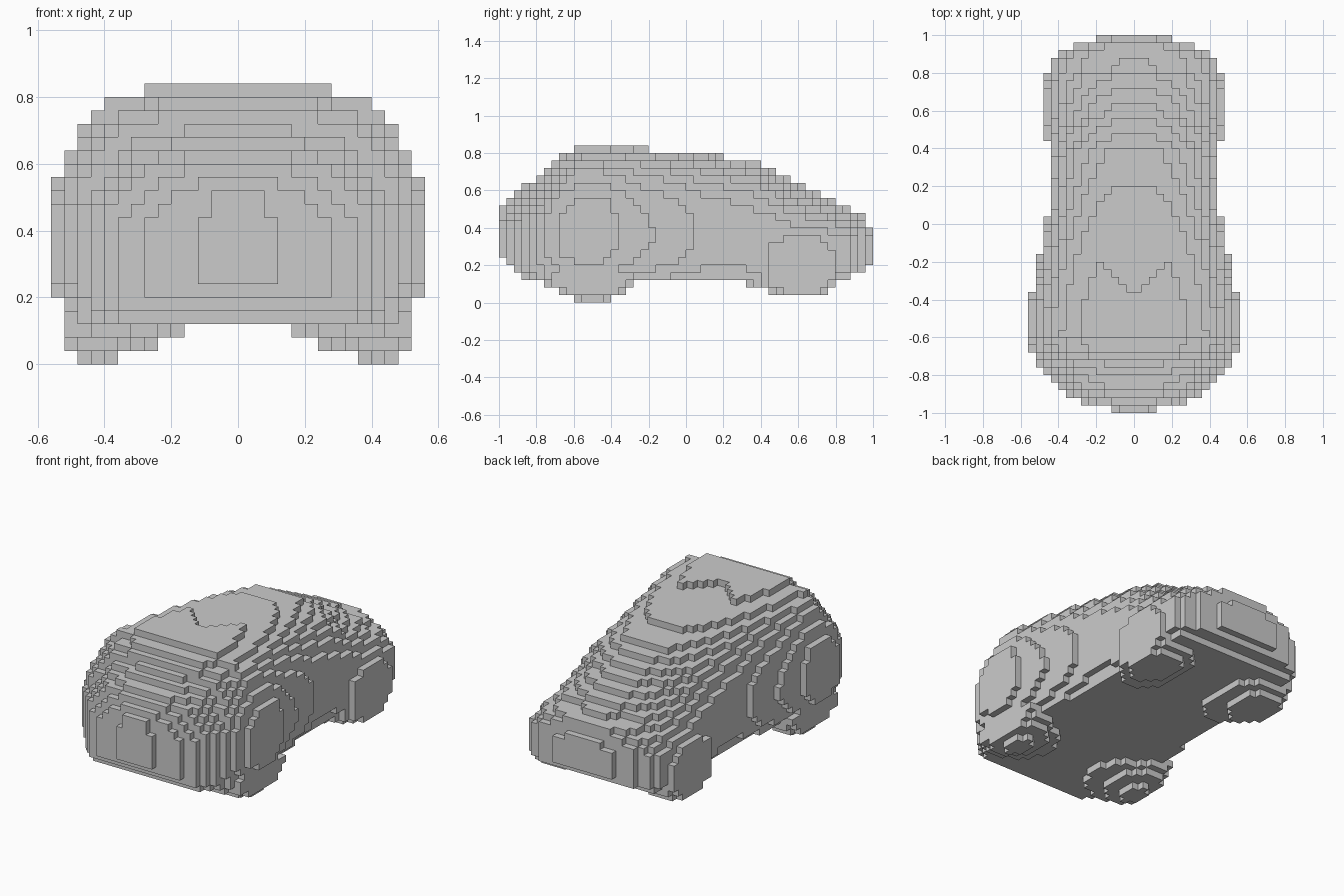
import bpy
import bmesh
from mathutils import Vector

default_cube = bpy.data.objects.get("Cube")
if default_cube:
    bpy.data.objects.remove(default_cube, do_unlink=True)

CELL = 0.04
COUNT_X, COUNT_Y, COUNT_Z = 28, 50, 21

# Body profiles along the length, as (y, value) pairs
HALF_WIDTH = [(-.98, .135), (-.94, .3), (-.9, .38), (-.82, .46), (-.74, .515),
              (-.66, .553), (-.58, .572), (-.46, .572), (-.38, .55), (-.22, .508),
              (.02, .467), (.1, .45), (.86, .45), (.9, .41), (.94, .34), (.98, .21)]
ROOF = [(-.98, .535), (-.9, .615), (-.86, .65), (-.82, .655), (-.74, .71),
        (-.7, .765), (-.66, .805), (-.62, .815), (-.58, .872), (-.2, .855),
        (0, .825), (.18, .785), (.22, .775), (.38, .757), (.46, .715),
        (.54, .67), (.62, .635), (.78, .555), (.82, .51), (.94, .49), (.98, .41)]
FLOOR = [(-.98, .23), (-.94, .19), (-.9, .15), (-.78, .11), (.84, .11),
         (.9, .15), (.98, .19)]
WAIST = [(-.95, .3), (-.7, .36), (.2, .36), (.6, .28), (.98, .3)]
ROUNDNESS = [(-.95, 1.8), (-.7, 2.4), (.2, 2.4), (.6, 1.9)]


def profile(points, y):
    """Linear interpolation along a profile."""
    if y <= points[0][0]:
        return points[0][1]
    for (y0, v0), (y1, v1) in zip(points, points[1:]):
        if y <= y1:
            return v0 + (v1 - v0) * (y - y0) / (y1 - y0)
    return points[-1][1]


def in_body(x, y, z):
    """Rounded cross-section, cut flat at the floor."""
    waist, floor = profile(WAIST, y), profile(FLOOR, y)
    # Topmost roof step, with a V-shaped rear edge
    off_step = x > .28 or y > -.4 + min(1.2 * x, 3 * (.26 - x))
    if z < floor or (z > .8 and off_step):
        return False
    across = x / profile(HALF_WIDTH, y)
    if z >= waist:
        power = profile(ROUNDNESS, y)
        rise = (z - waist) / (profile(ROOF, y) - waist)
    else:
        power = 2.4
        rise = (waist - z) / (waist - floor + .12)
    return across ** power + rise ** power <= 1


def in_ellipsoid(point, centre, radii):
    offset = Vector(point) - Vector(centre)
    return sum((d / r) ** 2 for d, r in zip(offset, radii)) <= 1


def in_wheels(x, y, z):
    """Wheel bulges, each with a shallow pad under the floor."""
    point = (x, y, z)
    front = z < .16 and x < .52 and (
        in_ellipsoid(point, (.42, -.505, .2), (.21, .255, .191))
        or z > .08 and in_ellipsoid(point, (.38, -.54, .12), (.23, .23, .05)))
    rear = z > .04 and x < .48 and (
        in_ellipsoid(point, (.36, .61, .2), (.19, .225, .195))
        or z > .08 and in_ellipsoid(point, (.3, .56, .12), (.17, .25, .05)))
    return front or rear


def solid(cell):
    """Decide whether a grid cell is filled, mirrored in x."""
    i, j, k = cell
    x = round(abs((i + .5) * CELL - COUNT_X * CELL / 2), 3)
    y = round((j + .5) * CELL - COUNT_Y * CELL / 2, 3)
    z = round((k + .5) * CELL, 3)
    return in_body(x, y, z) or in_wheels(x, y, z)


filled = {(i, j, k) for i in range(COUNT_X) for j in range(COUNT_Y)
          for k in range(COUNT_Z) if solid((i, j, k))}

# Stepped shell: one quad for each exposed side of a filled cell
bm = bmesh.new()
corners = {}


def corner(position):
    if position not in corners:
        i, j, k = position
        corners[position] = bm.verts.new(((i - COUNT_X / 2) * CELL,
                                          (j - COUNT_Y / 2) * CELL, k * CELL))
    return corners[position]


for cell in sorted(filled):
    for axis in range(3):
        for side in (0, 1):
            neighbour = list(cell)
            neighbour[axis] += 2 * side - 1
            if tuple(neighbour) in filled:
                continue
            u, v = (axis + 1) % 3, (axis + 2) % 3
            loop = []
            for du, dv in ((0, 0), (1, 0), (1, 1), (0, 1)):
                position = list(cell)
                position[axis] += side
                position[u] += du
                position[v] += dv
                loop.append(corner(tuple(position)))
            bm.faces.new(loop if side else loop[::-1])

mesh = bpy.data.meshes.new("vehicle_body")
bm.to_mesh(mesh)
bm.free()
vehicle_body = bpy.data.objects.new("vehicle_body", mesh)
bpy.context.collection.objects.link(vehicle_body)

# Plain grey finish
grey = bpy.data.materials.new("plain_grey")
grey.use_nodes = True
colour = (.6, .6, .6, 1)
grey.diffuse_color = colour
for node in grey.node_tree.nodes:
    if node.type == "BSDF_PRINCIPLED":
        node.inputs["Base Color"].default_value = colour
mesh.materials.append(grey)
